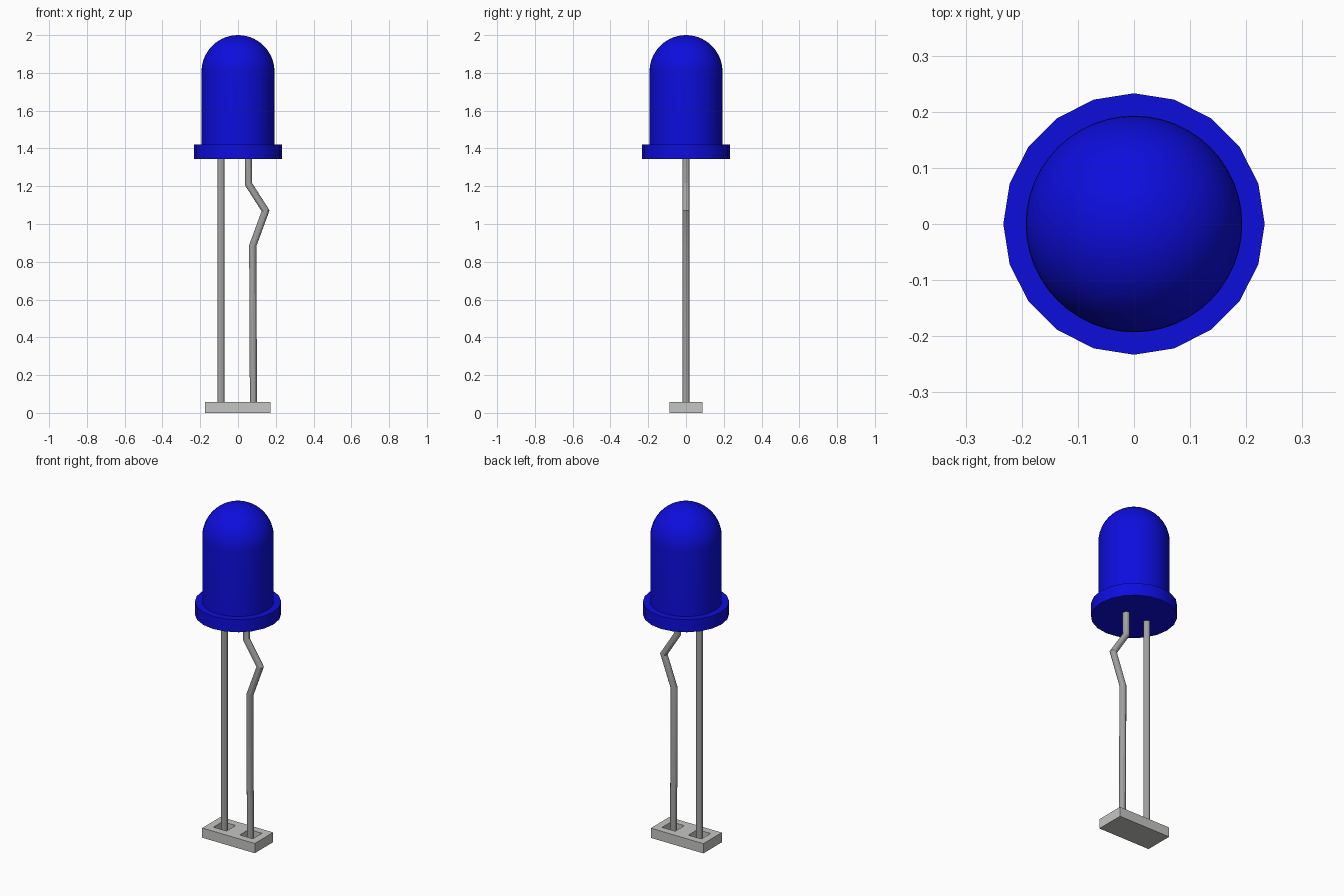
import bpy, bmesh, math
from mathutils import Vector

if "Cube" in bpy.data.objects:
    bpy.data.objects.remove(bpy.data.objects["Cube"], do_unlink=True)


def material(name, rgb):
    m = bpy.data.materials.new(name)
    m.use_nodes = True
    m.diffuse_color = (*rgb, 1)
    m.node_tree.nodes["Principled BSDF"].inputs["Base Color"].default_value = (*rgb, 1)
    return m


BLUE = material("blue plastic", (0.004, 0.004, 0.72))
METAL = material("grey metal", (0.36, 0.36, 0.36))
PALE = material("pale grey", (0.56, 0.56, 0.55))


def add(name, bm, mat, smooth=None):
    bmesh.ops.recalc_face_normals(bm, faces=bm.faces)
    mesh = bpy.data.meshes.new(name)
    bm.to_mesh(mesh)
    bm.free()
    mesh.materials.append(mat)
    ob = bpy.data.objects.new(name, mesh)
    bpy.context.collection.objects.link(ob)
    if smooth:
        bpy.ops.object.select_all(action='DESELECT')
        ob.select_set(True)
        bpy.context.view_layer.objects.active = ob
        bpy.ops.object.shade_smooth_by_angle(angle=math.radians(smooth))
    return ob


def lathe(name, profile, sides, mat):
    bm = bmesh.new()
    verts = [bm.verts.new((r, 0, z)) for r, z in profile]
    edges = [bm.edges.new(pair) for pair in zip(verts, verts[1:])]
    bmesh.ops.spin(bm, geom=verts + edges, cent=(0, 0, 0), axis=(0, 0, 1),
                   angle=math.tau, steps=sides)
    bmesh.ops.remove_doubles(bm, verts=bm.verts, dist=1e-4)
    return add(name, bm, mat, 35)


def lead(name, path, radius=0.019, sides=12):
    # Round wire with mitred bends, lying in the XZ plane
    pts = [Vector((x, 0, z)) for x, z in path]
    dirs = [(b - a).normalized() for a, b in zip(pts, pts[1:])]
    bm = bmesh.new()
    rings = []
    for i, p in enumerate(pts):
        before, after = dirs[max(i - 1, 0)], dirs[min(i, len(dirs) - 1)]
        tangent = (before + after).normalized()
        side = Vector((tangent.z, 0, -tangent.x)) / tangent.dot(before)
        rings.append([bm.verts.new(p + radius * (side * math.cos(a) + Vector((0, math.sin(a), 0))))
                      for a in (math.tau * k / sides for k in range(sides))])
    for low, high in zip(rings, rings[1:]):
        for k in range(sides):
            n = (k + 1) % sides
            bm.faces.new((low[k], low[n], high[n], high[k]))
    bm.faces.new(rings[0])
    bm.faces.new(rings[-1])
    return add(name, bm, METAL, 25)


# Domed lens and its faceted rim
R, SPRING = 0.193, 1.807
dome = [(R * math.cos(t), SPRING + R * math.sin(t))
        for t in (math.pi / 2 * k / 14 for k in range(14))]
lathe("lens", [(0, 1.38), (R, 1.38)] + dome + [(0, 2.0)], 48, BLUE)
lathe("rim", [(0, 1.345), (0.233, 1.345), (0.233, 1.42), (0, 1.42)], 20, BLUE)

# Straight lead and kinked lead
FLOOR = 0.015
lead("straight_lead", [(-0.09, FLOOR), (-0.09, 1.37)])
lead("kinked_lead", [(0.082, FLOOR), (0.078, 0.885), (0.146, 1.07),
                     (0.055, 1.212), (0.055, 1.37)])

# Base block with a square socket around each lead
X0, CELL, POCKET, TOP = -0.175, 0.173, 0.043, 0.058
xs = [X0]
for i in range(2):
    c = X0 + CELL * (i + 0.5)
    xs += [c - POCKET, c + POCKET]
xs.append(X0 + 2 * CELL)
ys = [-CELL / 2, -POCKET, POCKET, CELL / 2]
bm = bmesh.new()
grid = [[bm.verts.new((x, y, TOP)) for y in ys] for x in xs]
sockets = []
for i in range(len(xs) - 1):
    for j in range(len(ys) - 1):
        f = bm.faces.new((grid[i][j], grid[i + 1][j], grid[i + 1][j + 1], grid[i][j + 1]))
        if j == 1 and i % 2 == 1:
            sockets.append(f)
# Outer walls and bottom
rim_edges = [e for e in bm.edges if e.is_boundary]
walls = bmesh.ops.extrude_edge_only(bm, edges=rim_edges)["geom"]
for v in (g for g in walls if isinstance(g, bmesh.types.BMVert)):
    v.co.z = 0
bmesh.ops.holes_fill(bm, edges=[e for e in bm.edges if e.is_boundary], sides=0)
# Sunken sockets
for f in sockets:
    out = bmesh.ops.extrude_discrete_faces(bm, faces=[f])["faces"]
    for v in out[0].verts:
        v.co.z = FLOOR
add("base_block", bm, PALE)
